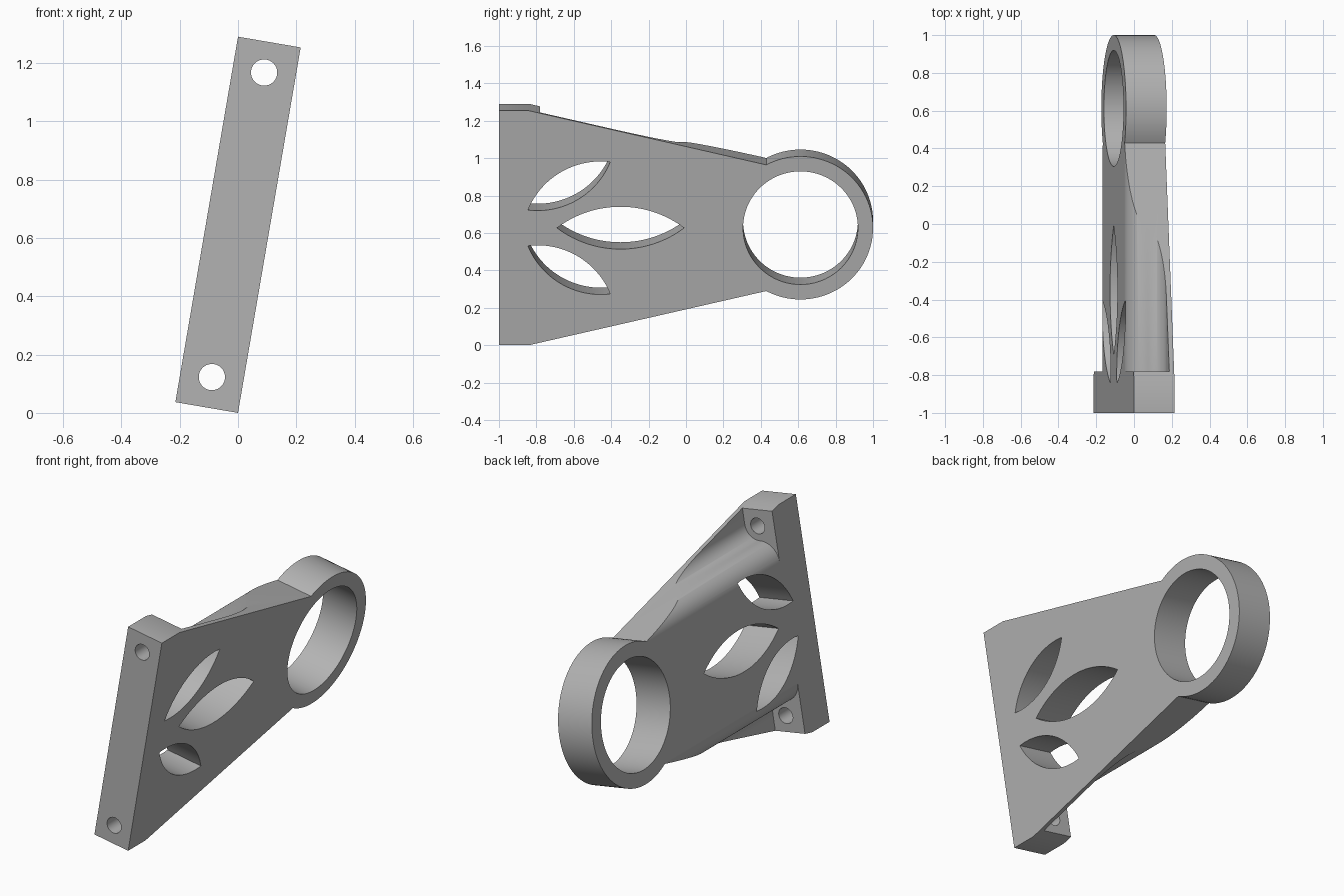
import bpy, bmesh, math
from mathutils import Matrix, Vector

if "Cube" in bpy.data.objects:
    bpy.data.objects.remove(bpy.data.objects["Cube"], do_unlink=True)

HALF_T = 0.109      # half thickness of the casting
HALF_H = 0.636      # half height of the mounting face
RING_Y, RING_R, BORE_R = 0.612, 0.388, 0.307
BOSS_Z = 0.53       # bolt holes above and below the centre line
TILT = math.radians(9.73)

grey = bpy.data.materials.new("cast_grey")
grey.use_nodes = True
colour = (0.45, 0.45, 0.45, 1)
grey.diffuse_color = colour
grey.node_tree.nodes["Principled BSDF"].inputs["Base Color"].default_value = colour


def prism(name, points, axis, start, end):
    """Extrude a closed profile along x (profile in y, z) or y (profile in x, z)."""
    def place(p, d):
        return (d, p[0], p[1]) if axis == "x" else (p[0], d, p[1])
    bm = bmesh.new()
    a = [bm.verts.new(place(p, start)) for p in points]
    b = [bm.verts.new(place(p, end)) for p in points]
    bm.faces.new(a)
    bm.faces.new(b)
    for i in range(len(points)):
        j = (i + 1) % len(points)
        bm.faces.new((a[i], a[j], b[j], b[i]))
    bmesh.ops.recalc_face_normals(bm, faces=bm.faces[:])
    mesh = bpy.data.meshes.new(name)
    bm.to_mesh(mesh)
    bm.free()
    mesh.materials.append(grey)
    obj = bpy.data.objects.new(name, mesh)
    bpy.context.collection.objects.link(obj)
    return obj


def arc(cx, cy, r, a0, a1, n):
    return [(cx + r * math.cos(math.radians(a0 + (a1 - a0) * i / n)),
             cy + r * math.sin(math.radians(a0 + (a1 - a0) * i / n)))
            for i in range(n + 1)]


def circle(cx, cy, r, n):
    return arc(cx, cy, r, 0, 360, n)[:-1]


def lens(p, q, bulge, n=24):
    """Pointed oval between two tips, made of two circular arcs."""
    p, q = Vector(p), Vector(q)
    mid, along = (p + q) / 2, (q - p) / 2
    c = along.length
    along.normalize()
    side = Vector((-along.y, along.x))
    r = (c * c + bulge * bulge) / (2 * bulge)
    sweep = math.asin(c / r)
    pts = []
    for s in (1, -1):
        for i in range(n):
            t = -sweep + 2 * sweep * i / n
            pts.append(mid + s * (along * r * math.sin(t)
                                  + side * (r * math.cos(t) - r + bulge)))
    return pts


def combine(target, tool, operation):
    mod = target.modifiers.new(operation.lower(), "BOOLEAN")
    mod.operation, mod.solver, mod.object = operation, "EXACT", tool
    bpy.context.view_layer.objects.active = target
    bpy.ops.object.modifier_apply(modifier=mod.name)
    bpy.data.objects.remove(tool, do_unlink=True)


# Tapered body, running into the ring
neck_z = 0.342
half = [(-1, HALF_H), (-0.84, HALF_H), (0.43, neck_z), (RING_Y, neck_z)]
bracket = prism("bracket", half + [(y, -z) for y, z in reversed(half)],
                "x", -HALF_T, HALF_T)

# S-shaped relief along both edges, leaving a thin web and the bolt bosses
web = 0.083
scoop = (arc(0, BOSS_Z - web - HALF_T, HALF_T, 180, 90, 16)
         + arc(0, BOSS_Z, web, -90, 0, 16)[1:]
         + [(web, 0.8), (-0.2, 0.8), (-0.2, BOSS_Z - web - HALF_T)])
for s in (1, -1):
    combine(bracket, prism("relief", [(x, s * z) for x, z in scoop], "y", -0.78, 0.6),
            "DIFFERENCE")

# Bearing ring and its bore
combine(bracket, prism("ring", circle(RING_Y, 0, RING_R, 96), "x", -HALF_T, HALF_T), "UNION")
combine(bracket, prism("bore", circle(RING_Y, 0, BORE_R, 96), "x", -0.3, 0.3), "DIFFERENCE")

# Leaf-shaped windows
windows = [lens((-0.69, 0), (-0.01, 0), 0.115)]
for s in (1, -1):
    windows.append(lens((-0.845, s * 0.097), (-0.405, s * 0.358), 0.087))
for outline in windows:
    combine(bracket, prism("window", outline, "x", -0.3, 0.3), "DIFFERENCE")

# Bolt holes through the bosses
for s in (1, -1):
    combine(bracket, prism("bolt_hole", circle(0, s * BOSS_Z, 0.045, 40), "y", -1.1, -0.7),
            "DIFFERENCE")

# Lean the casting and stand it on the floor
bracket.data.transform(Matrix.Rotation(TILT, 4, "Y"))
low = min(v.co.z for v in bracket.data.vertices)
bracket.data.transform(Matrix.Translation((0, 0, -low)))

bpy.ops.object.select_all(action="DESELECT")
bracket.select_set(True)
bpy.context.view_layer.objects.active = bracket
bpy.ops.object.shade_smooth_by_angle(angle=math.radians(30))
weighted = bracket.modifiers.new("even_shading", "WEIGHTED_NORMAL")
weighted.keep_sharp = True
